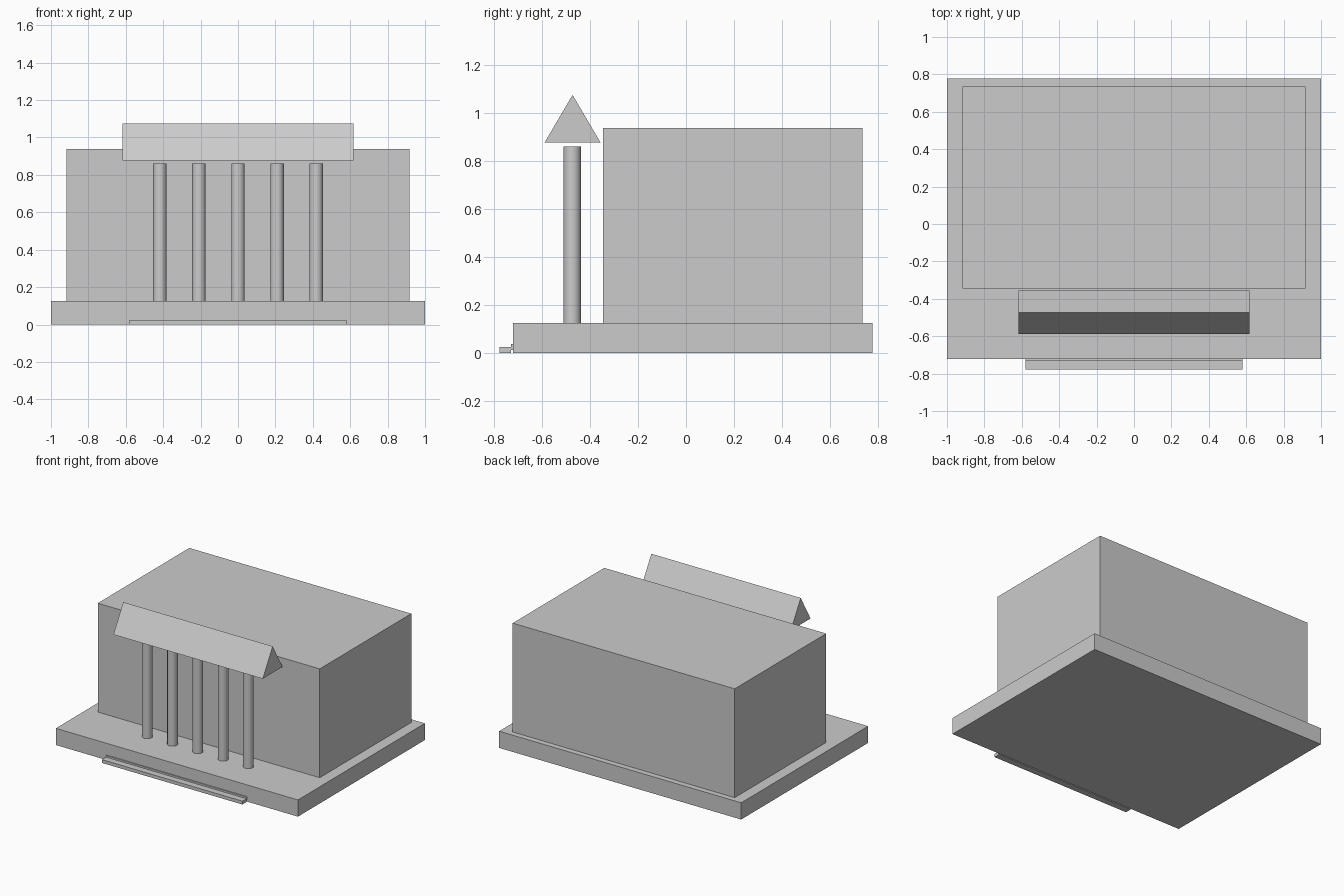
import bpy, bmesh, math

if "Cube" in bpy.data.objects:
    bpy.data.objects.remove(bpy.data.objects["Cube"])


def finish(name, bm):
    bmesh.ops.recalc_face_normals(bm, faces=bm.faces)
    mesh = bpy.data.meshes.new(name)
    bm.to_mesh(mesh)
    bm.free()
    obj = bpy.data.objects.new(name, mesh)
    bpy.context.collection.objects.link(obj)
    return obj


def extrude_x(name, profile, half_width):
    """Sweep a (y, z) outline along x, centred on x = 0."""
    bm = bmesh.new()
    face = bm.faces.new([bm.verts.new((-half_width, y, z)) for y, z in profile])
    result = bmesh.ops.extrude_face_region(bm, geom=[face])
    verts = [g for g in result["geom"] if isinstance(g, bmesh.types.BMVert)]
    bmesh.ops.translate(bm, verts=verts, vec=(2 * half_width, 0, 0))
    return finish(name, bm)


def block(name, half_width, y0, y1, z0, z1):
    return extrude_x(name, [(y0, z0), (y1, z0), (y1, z1), (y0, z1)], half_width)


# Platform and main hall
block("platform", 1.0, -0.721, 0.777, 0, 0.125)
block("main_hall", 0.917, -0.345, 0.735, 0.125, 0.938)

# Low front steps, the upper one tucked into the platform
block("lower_step", 0.581, -0.777, -0.729, 0, 0.025)
block("upper_step", 0.581, -0.729, -0.681, 0.0135, 0.0375)

# Row of round columns
for i in range(5):
    bpy.ops.mesh.primitive_cylinder_add(
        vertices=24, radius=0.036, depth=0.735,
        location=((i - 2) * 0.209, -0.474, 0.125 + 0.735 / 2))
    column = bpy.context.object
    column.name = f"column_{i + 1}"
    bpy.ops.object.shade_smooth_by_angle(angle=math.radians(30))

# Triangular portico roof
extrude_x("portico_roof", [(-0.589, 0.877), (-0.356, 0.877), (-0.4725, 1.075)], 0.617)
